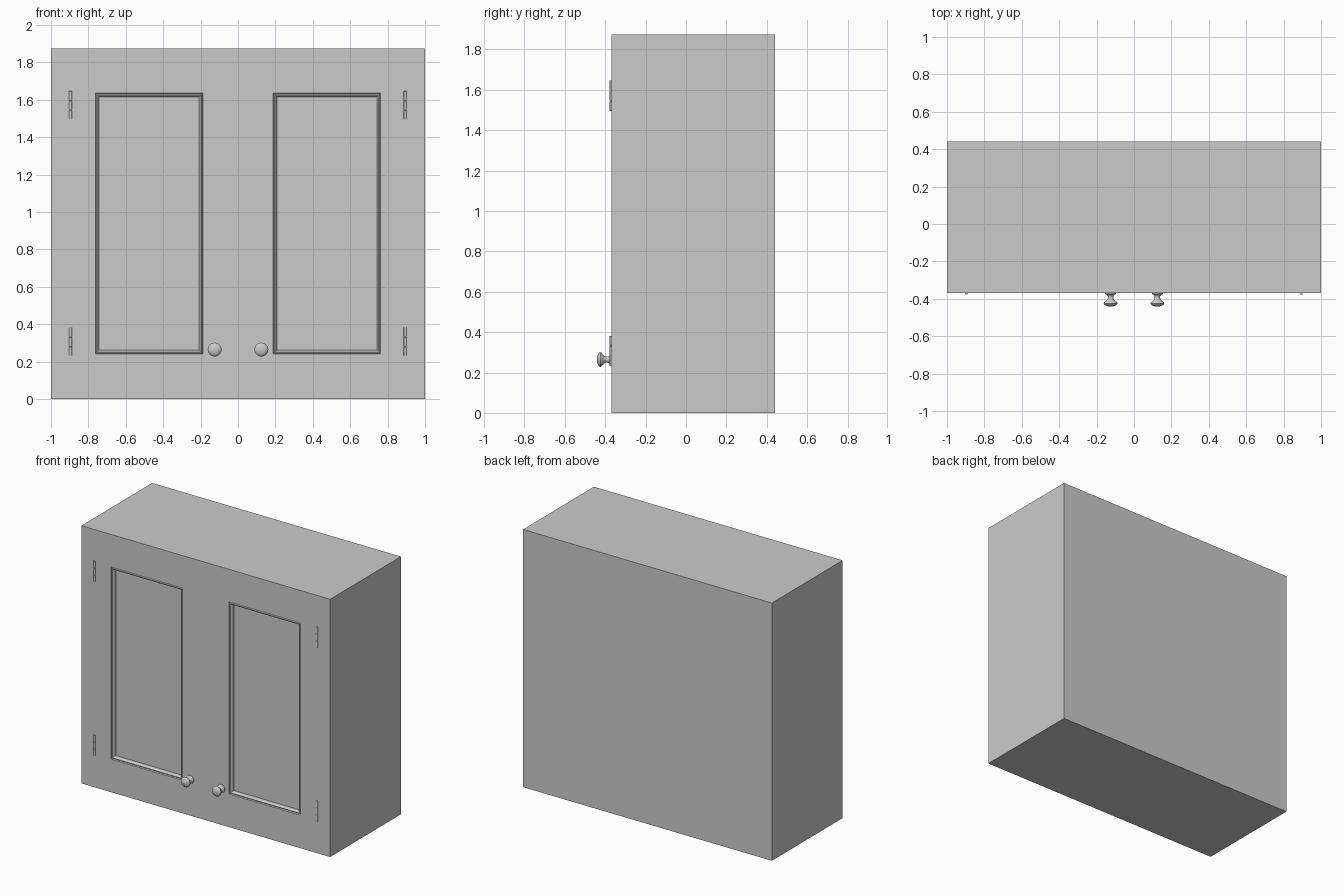
import bpy, bmesh, math

if "Cube" in bpy.data.objects:
    bpy.data.objects.remove(bpy.data.objects["Cube"])

FRONT, BACK, H = -0.37, 0.442, 1.873
PX0, PX1, PZ0, PZ1 = 0.187, 0.763, 0.24, 1.636   # right door opening


def finish(name, bm, smooth=False):
    bmesh.ops.remove_doubles(bm, verts=bm.verts, dist=1e-5)
    bmesh.ops.recalc_face_normals(bm, faces=bm.faces)
    me = bpy.data.meshes.new(name)
    bm.to_mesh(me)
    bm.free()
    ob = bpy.data.objects.new(name, me)
    bpy.context.collection.objects.link(ob)
    if smooth:
        bpy.ops.object.select_all(action='DESELECT')
        ob.select_set(True)
        bpy.context.view_layer.objects.active = ob
        bpy.ops.object.shade_smooth_by_angle(angle=math.radians(35))
    return ob


def rect(bm, x0, x1, z0, z1, y):
    return [bm.verts.new(p) for p in ((x0, y, z0), (x1, y, z0), (x1, y, z1), (x0, y, z1))]


def bridge(bm, a, b):
    n = len(a)
    for i in range(n):
        bm.faces.new((a[i], a[(i + 1) % n], b[(i + 1) % n], b[i]))


def lathe(name, profile, loc, axis, segs):
    """Revolve (radius, distance) pairs about the y or z axis, with capped ends."""
    bm = bmesh.new()
    rings = []
    for r, d in profile:
        ring = []
        for i in range(segs):
            a = 2 * math.pi * i / segs
            u, v = r * math.cos(a), r * math.sin(a)
            off = (u, -d, v) if axis == 'Y' else (u, v, d)
            ring.append(bm.verts.new([l + o for l, o in zip(loc, off)]))
        rings.append(ring)
    for a, b in zip(rings, rings[1:]):
        bridge(bm, a, b)
    bm.faces.new(rings[0])
    bm.faces.new(rings[-1])
    return finish(name, bm, True)


# Cabinet body: a box whose front has two openings
bm = bmesh.new()
xs = [-1, -PX1, -PX0, PX0, PX1, 1]
zs = [0, PZ0, PZ1, H]
for i in range(5):
    for j in range(3):
        if not (j == 1 and i in (1, 3)):
            bm.faces.new(rect(bm, xs[i], xs[i + 1], zs[j], zs[j + 1], FRONT))
bmesh.ops.remove_doubles(bm, verts=bm.verts, dist=1e-5)
rim = [e for e in bm.edges if e.is_boundary and
       all(abs(abs(v.co.x) - 1) < 1e-4 for v in e.verts) or
       all(v.co.z < 1e-4 for v in e.verts) or all(v.co.z > H - 1e-4 for v in e.verts)]
ext = bmesh.ops.extrude_edge_only(bm, edges=rim)["geom"]
for v in (g for g in ext if isinstance(g, bmesh.types.BMVert)):
    v.co.y = BACK
back_edges = [e for e in bm.edges if all(abs(v.co.y - BACK) < 1e-4 for v in e.verts)]
bmesh.ops.contextual_create(bm, geom=back_edges)
finish("cabinet_body", bm)

# Darker recessed panel material
grey = bpy.data.materials.new("panel_grey")
grey.diffuse_color = (0.55, 0.55, 0.55, 1)
grey.use_nodes = True
grey.node_tree.nodes["Principled BSDF"].inputs["Base Color"].default_value = grey.diffuse_color

# Stepped moulding profile: (inset, y)
moulding = [(0, FRONT), (0.003, -0.361), (0.007, -0.367), (0.011, -0.368),
            (0.016, -0.365), (0.020, -0.358), (0.021, -0.343)]
knob = [(0.030, 0), (0.029, 0.004), (0.020, 0.009), (0.015, 0.016), (0.014, 0.024),
        (0.018, 0.034), (0.027, 0.043), (0.035, 0.049), (0.037, 0.054),
        (0.034, 0.060), (0.026, 0.066), (0.014, 0.070), (0.003, 0.0715)]

for side, s in (("left", -1), ("right", 1)):
    x0, x1 = sorted((s * PX0, s * PX1))

    # Moulding around the recessed panel
    bm = bmesh.new()
    loops = [rect(bm, x0 + i, x1 - i, PZ0 + i, PZ1 - i, y) for i, y in moulding]
    for a, b in zip(loops, loops[1:]):
        bridge(bm, a, b)
    finish(side + "_panel_moulding", bm)

    # Recessed panel
    bm = bmesh.new()
    i, y = moulding[-1]
    f = bm.faces.new(rect(bm, x0 + i, x1 - i, PZ0 + i, PZ1 - i, y))
    ob = finish(side + "_door_panel", bm)
    if ob.data.polygons[0].normal.y > 0:
        ob.data.flip_normals()
    ob.data.materials.append(grey)

    # Door knob
    lathe(side + "_knob", knob, (s * 0.125, FRONT, 0.264), 'Y', 32)

    # Hinge barrels made of three knuckles with small gaps
    for level, z0 in (("lower", 0.232), ("upper", 1.496)):
        prof = []
        for k in range(3):
            a, b = k * 0.051, k * 0.051 + 0.048
            prof += [(0.005, a), (0.008, a + 0.001), (0.008, b - 0.001), (0.005, b)]
        lathe(f"{side}_{level}_hinge", prof, (s * 0.895 - 0.001, FRONT, z0), 'Z', 16)
